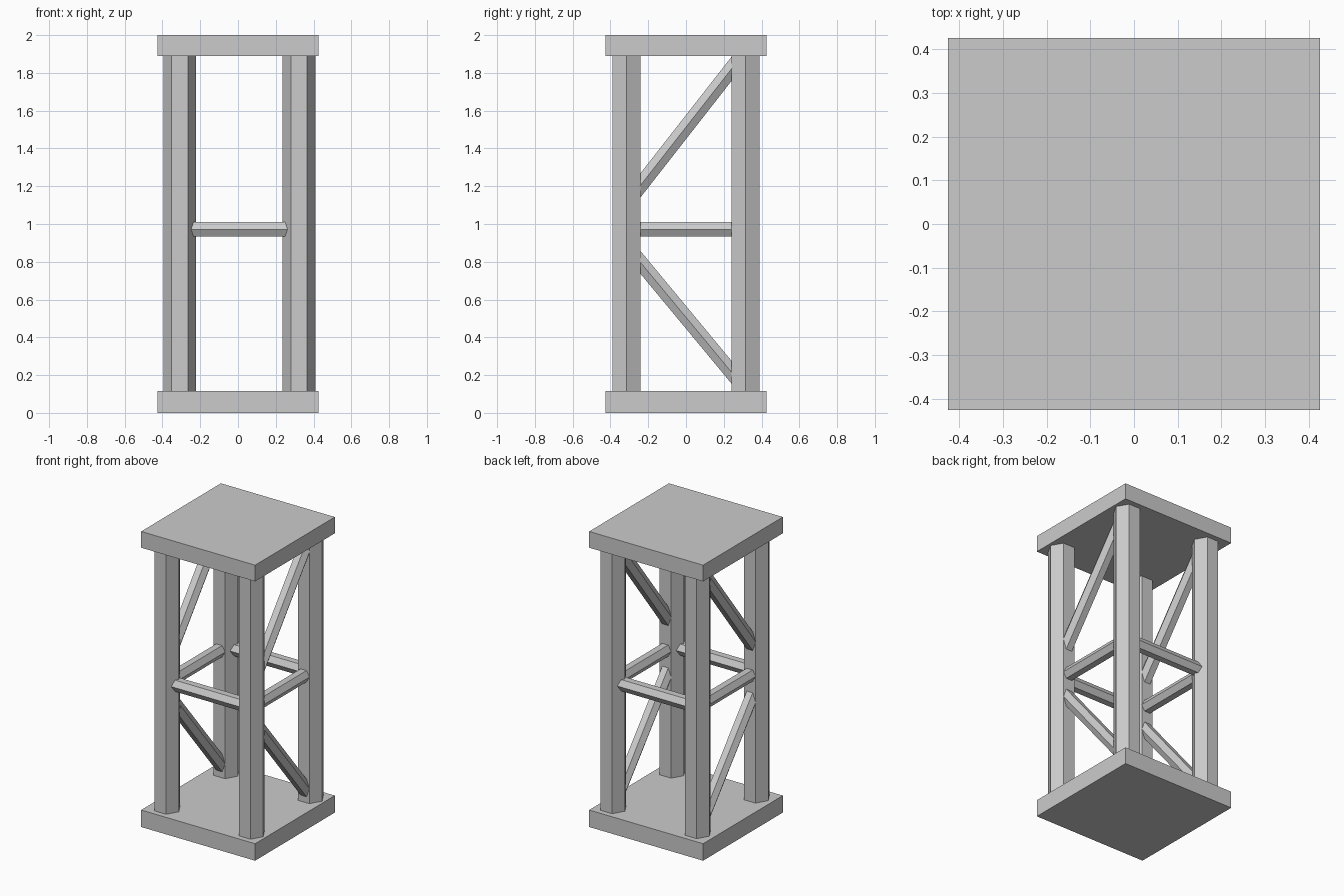
import bpy, bmesh, math
from mathutils import Vector

if "Cube" in bpy.data.objects:
    bpy.data.objects.remove(bpy.data.objects["Cube"])

X_LEFT, X_RIGHT, Y = -0.309, 0.323, 0.315   # post centres
BASE_H, TOP_Z = 0.115, 1.89


def finish(name, bm):
    bmesh.ops.recalc_face_normals(bm, faces=bm.faces)
    me = bpy.data.meshes.new(name)
    bm.to_mesh(me)
    bm.free()
    ob = bpy.data.objects.new(name, me)
    bpy.context.collection.objects.link(ob)


def plate(name, z0, z1):
    bm = bmesh.new()
    bmesh.ops.create_cube(bm, size=1)
    bmesh.ops.scale(bm, vec=(0.853, 0.853, z1 - z0), verts=bm.verts)
    bmesh.ops.translate(bm, vec=(0, 0, (z0 + z1) / 2), verts=bm.verts)
    finish(name, bm)


def hex_bar(name, a, b, r, side):
    """Six-sided bar from a to b with a corner pointing along side."""
    a, b, side = Vector(a), Vector(b), Vector(side)
    up = (b - a).normalized().cross(side)
    bm = bmesh.new()
    rings = []
    for p in (a, b):
        rings.append([bm.verts.new(p + r * (side * math.cos(k * math.pi / 3)
                                            + up * math.sin(k * math.pi / 3)))
                      for k in range(6)])
        bm.faces.new(rings[-1])
    for k in range(6):
        j = (k + 1) % 6
        bm.faces.new((rings[0][k], rings[0][j], rings[1][j], rings[1][k]))
    finish(name, bm)


# Base and top slabs
plate("base_plate", 0, BASE_H)
plate("top_plate", TOP_Z, 2)

XA, YA = (1, 0, 0), (0, 1, 0)
for x, s in ((X_LEFT, "left"), (X_RIGHT, "right")):
    # Corner posts
    for y, f in ((-Y, "front"), (Y, "back")):
        hex_bar(f"{f}_{s}_post", (x, y, BASE_H), (x, y, TOP_Z), 0.0866, XA)
    # Side rail and the two diagonal braces
    hex_bar(f"{s}_rail", (x, -Y, 0.972), (x, Y, 0.972), 0.0445, XA)
    hex_bar(f"{s}_upper_brace", (x, -Y, 1.11), (x, Y, 1.916), 0.0455, XA)
    hex_bar(f"{s}_lower_brace", (x, -Y, 0.886), (x, Y, 0.126), 0.0445, XA)

# Front and back rails
for y, f in ((-Y, "front"), (Y, "back")):
    hex_bar(f"{f}_rail", (X_LEFT, y, 0.972), (X_RIGHT, y, 0.972), 0.0445, YA)
